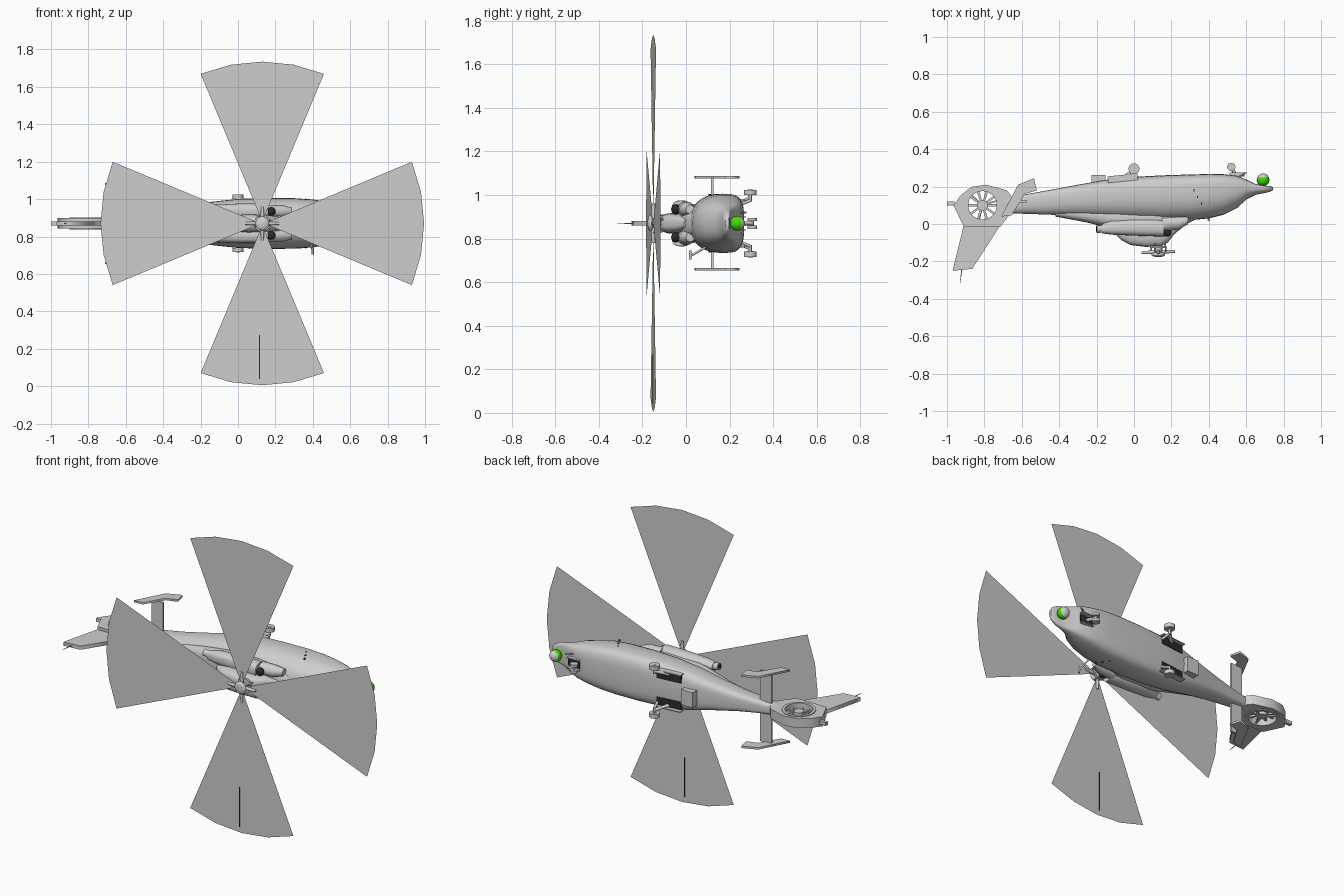
import bpy, bmesh, math
from mathutils import Vector, Matrix

if "Cube" in bpy.data.objects:
    bpy.data.objects.remove(bpy.data.objects["Cube"])

CZ = 0.87  # centre plane of the aircraft, which lies on its side (its top faces -y)


def material(name, rgb):
    m = bpy.data.materials.new(name)
    m.diffuse_color = (*rgb, 1)
    m.use_nodes = True
    m.node_tree.nodes["Principled BSDF"].inputs["Base Color"].default_value = m.diffuse_color
    return m


GREY = material("light_grey", (0.62, 0.62, 0.62))
BLACK = material("black", (0.025, 0.025, 0.025))
GREEN = material("green", (0.05, 0.75, 0.0))


def finish(name, bm, mat=GREY, smooth=True):
    bmesh.ops.recalc_face_normals(bm, faces=bm.faces)
    me = bpy.data.meshes.new(name)
    bm.to_mesh(me)
    bm.free()
    ob = bpy.data.objects.new(name, me)
    bpy.context.collection.objects.link(ob)
    me.materials.append(mat)
    if smooth:
        bpy.ops.object.select_all(action='DESELECT')
        ob.select_set(True)
        bpy.context.view_layer.objects.active = ob
        bpy.ops.object.shade_smooth_by_angle(angle=math.radians(40))
    return ob


def loft(name, sections, cz=CZ, wide=0.5, top=2.0, bottom=2.0, n=32):
    """Skin rings given as (x, y_top, y_belly, half_width)."""
    bm = bmesh.new()
    rings = []
    for x, y0, y1, hw in sections:
        ring = []
        yw = y0 + wide * (y1 - y0)
        for i in range(n):
            a = 2 * math.pi * i / n
            c, s = math.cos(a), math.sin(a)
            e = 2 / (bottom if s > 0 else top)
            y = yw + ((y1 - yw) if s > 0 else (y0 - yw)) * abs(s) ** e
            ring.append(bm.verts.new((x, y, cz + hw * math.copysign(abs(c) ** e, c))))
        rings.append(ring)
    for a, b in zip(rings, rings[1:]):
        for i in range(n):
            j = (i + 1) % n
            bm.faces.new((a[i], a[j], b[j], b[i]))
    bm.faces.new(rings[0])
    bm.faces.new(rings[-1])
    return finish(name, bm)


def box(name, centre, size, mat=GREY, rot=0):
    bm = bmesh.new()
    m = Matrix.Translation(centre) @ Matrix.Rotation(rot, 4, 'Z') @ Matrix.Diagonal((*size, 1))
    bmesh.ops.create_cube(bm, size=1, matrix=m)
    return finish(name, bm, mat, False)


def rod(name, p, q, r1, r2=None, mat=GREY, n=16):
    p, q = Vector(p), Vector(q)
    d = q - p
    m = Matrix.Translation((p + q) / 2) @ d.to_track_quat('Z', 'Y').to_matrix().to_4x4()
    bm = bmesh.new()
    bmesh.ops.create_cone(bm, cap_ends=True, segments=n, radius1=r1,
                          radius2=r1 if r2 is None else r2, depth=d.length, matrix=m)
    return finish(name, bm, mat)


def ball(name, c, size, mat=GREY):
    bm = bmesh.new()
    bmesh.ops.create_uvsphere(bm, u_segments=24, v_segments=16, radius=1,
                              matrix=Matrix.Translation(c) @ Matrix.Diagonal((*size, 1)))
    return finish(name, bm, mat)


def plate(name, outlines, z, thick):
    """Flat x-y outlines (inner ones become holes) thickened along z."""
    cu = bpy.data.curves.new(name, 'CURVE')
    cu.dimensions, cu.fill_mode, cu.extrude = '2D', 'BOTH', thick / 2
    for pts in outlines:
        sp = cu.splines.new('POLY')
        sp.points.add(len(pts) - 1)
        for p, (x, y) in zip(sp.points, pts):
            p.co = (x, y, 0, 1)
        sp.use_cyclic_u = True
    ob = bpy.data.objects.new(name, cu)
    ob.location.z = z
    bpy.context.collection.objects.link(ob)
    bpy.ops.object.select_all(action='DESELECT')
    ob.select_set(True)
    bpy.context.view_layer.objects.active = ob
    bpy.ops.object.convert(target='MESH')
    ob = bpy.context.view_layer.objects.active
    ob.data.materials.clear()
    ob.data.materials.append(GREY)
    return ob


# Fuselage: cabin, nose and tail boom
loft("fuselage", [
    (-0.70, .06, .14, .028), (-0.60, .055, .155, .035), (-0.45, .05, .182, .055),
    (-0.30, .042, .21, .082), (-0.15, .03, .236, .115), (0.0, .02, .252, .131),
    (0.15, .015, .26, .136), (0.30, .02, .265, .135), (0.40, .03, .267, .128),
    (0.48, .05, .266, .115), (0.55, .085, .258, .1), (0.60, .13, .238, .084),
    (0.65, .156, .214, .07), (0.70, .166, .205, .058), (0.73, .173, .202, .04),
    (0.742, .18, .197, .02)], wide=.62, top=2.3, bottom=3.6)

# Upper cowling, mast fairing and engines
loft("engine_deck", [(-0.42, .04, .10, .03), (-0.25, .008, .10, .06), (-0.1, -.03, .10, .085),
                     (0.1, -.04, .10, .09), (0.22, -.025, .10, .08), (0.29, .005, .10, .06),
                     (0.36, .04, .1, .03)], top=2.6)
loft("mast_fairing", [(-0.12, -.03, .05, .02), (-0.07, -.085, .05, .038), (-0.02, -.112, .05, .046),
                      (0.06, -.122, .05, .048), (0.14, -.12, .05, .046), (0.18, -.1, .05, .042),
                      (0.22, -.05, .05, .034), (0.27, -.01, .05, .02)], top=3)
for s, side in ((1, "left"), (-1, "right")):
    z = CZ + s * .064
    loft(side + "_engine", [(-0.17, -.05, .0, .026), (-0.12, -.057, .02, .036), (0.0, -.062, .03, .042),
                            (0.12, -.066, .03, .042), (0.16, -.066, .02, .04)], cz=z, top=2.6)
    loft(side + "_intake_fairing", [(0.15, -.04, .04, .036), (0.24, -.03, .04, .034),
                                    (0.29, .0, .04, .02)], cz=z)
    ball(side + "_intake", (.178, -.047, z), (.022, .021, .023), BLACK)
    rod(side + "_exhaust", (-.2, -.028, z + s * .008), (-.15, -.025, z), .02)
    ball(side + "_exhaust_opening", (-.2, -.028, z + s * .008), (.003, .016, .016), BLACK)

# Main rotor: four broad sectors on a slightly tilted disc
HUB = Vector((.13, -.15, CZ))


def disc(r, a, lift=0):
    u = r * math.cos(a)
    return HUB + Vector((u, .038 * u + lift, r * math.sin(a)))


for k in range(4):
    mid = k * math.pi / 2
    bm = bmesh.new()
    tip = [bm.verts.new(disc(.865, mid + math.radians(22.4) * t)) for t in (-1, -.5, 0, .5, 1)]
    bm.faces.new([bm.verts.new(disc(.01, mid))] + tip)
    finish("rotor_sector_%d" % k, bm, GREY, False)
    rod("rotor_arm_%d" % k, disc(.02, mid), disc(.09, mid), .011, .007)
    rod("rotor_link_%d" % k, disc(.045, mid + .45), disc(.04, mid + .45, .05), .004)
rod("rotor_mast", (.13, -.175, CZ), (.13, -.09, CZ), .02)
rod("swash_plate", (.13, -.128, CZ), (.13, -.118, CZ), .045)
ball("rotor_cap", (.13, -.163, CZ), (.037, .014, .037))
box("blade_slit", (.115, -.151, .155), (.004, .006, .235), BLACK)

# Ducted tail rotor and fin
FX, FY = -.81, .10


def circle(r, n=32):
    return [(FX + r * math.cos(2 * math.pi * i / n), FY + r * math.sin(2 * math.pi * i / n)) for i in range(n)]


plate("tail_duct", [[(-.965, .10), (-.925, .155), (-.87, .198), (-.79, .21), (-.68, .18), (-.64, .13),
                     (-.65, .07), (-.715, -.015), (-.91, -.015)], circle(.084)], CZ, .056)
plate("duct_ring", [circle(.092), circle(.076)], CZ, .064)
rod("fan_hub", (FX, FY, CZ - .022), (FX, FY, CZ + .022), .028)
for k in range(10):
    a = 2 * math.pi * k / 10
    box("fan_blade_%d" % k, (FX + .052 * math.cos(a), FY + .052 * math.sin(a), CZ), (.06, .012, .012), GREY, a)
for k in range(3):
    a = 2 * math.pi * k / 3 + .3
    box("fan_stay_%d" % k, (FX + .05 * math.cos(a), FY + .05 * math.sin(a), CZ - .02), (.07, .008, .008), GREY, a)
plate("tail_fin", [[(-.91, -.005), (-.97, -.25), (-.865, -.24), (-.71, .0)]], CZ, .022)
rod("fin_antenna", (-.92, -.24, CZ), (-.93, -.315, CZ), .003, .001)
box("tail_light", (-.98, .11, CZ), (.04, .02, .02))

# Horizontal stabiliser with swept end plates
box("stabiliser", (-.61, .12, CZ), (.075, .012, .42))
for s, side in ((1, "left"), (-1, "right")):
    plate(side + "_end_plate", [[(-.71, .04), (-.62, .21), (-.535, .245), (-.52, .18),
                                 (-.585, .16), (-.655, .045)]], CZ + s * .211, .012)

# Landing gear
for s, side in ((1, "left"), (-1, "right")):
    z = CZ + s * .142
    rod(side + "_wheel", (0, .295, z - .012), (0, .295, z + .012), .029, n=24)
    rod(side + "_wheel_cap", (0, .295, z - .014), (0, .295, z + .014), .012)
    rod(side + "_axle", (0, .295, CZ + s * .1), (0, .295, z), .007)
    rod(side + "_gear_leg", (-.06, .24, CZ + s * .09), (0, .295, CZ + s * .115), .009)
    rod(side + "_gear_brace", (.015, .235, CZ + s * .08), (0, .295, CZ + s * .105), .007)
    box(side + "_gear_well", (-.06, .242, CZ + s * .078), (.15, .012, .045), BLACK, .1)
    box(side + "_gear_door", (-.06, .245, CZ + s * .108), (.16, .035, .006), GREY, .1)
    rod(side + "_nose_wheel", (.52, .305, CZ + s * .01), (.52, .305, CZ + s * .025), .022, n=24)
    box(side + "_nose_gear_door", (.55, .265, CZ + s * .03), (.08, .022, .005))
rod("nose_axle", (.52, .305, CZ - .02), (.52, .305, CZ + .02), .006)
rod("nose_leg", (.55, .25, CZ), (.52, .305, CZ), .009)
box("nose_gear_well", (.55, .26, CZ), (.08, .006, .04), BLACK, -.08)

# Belly box, probes and door marks
box("belly_box", (-.19, .238, CZ - .01), (.075, .05, .09))
rod("side_probe_arm", (.39, .09, CZ - .11), (.4, .02, CZ - .15), .005)
rod("side_probe", (.4, .02, CZ - .165), (.4, .02, CZ - .125), .006)
rod("nose_probe", (.56, .25, CZ + .05), (.6, .275, CZ + .05), .004)
for s, side in ((1, "left"), (-1, "right")):
    for k in range(3):
        box("%s_door_mark_%d" % (side, k), (.36 - .02 * k, .11 + .035 * k, CZ + s * .1305),
            (.005, .012, .008), BLACK)

# Sensor ball under the nose, green except its outer cap
b = ball("sensor_ball", (.69, .236, CZ), (.034, .034, .034), GREEN)
b.data.materials.append(GREY)
for f in b.data.polygons:
    if f.normal.y > .4:
        f.material_index = 1
